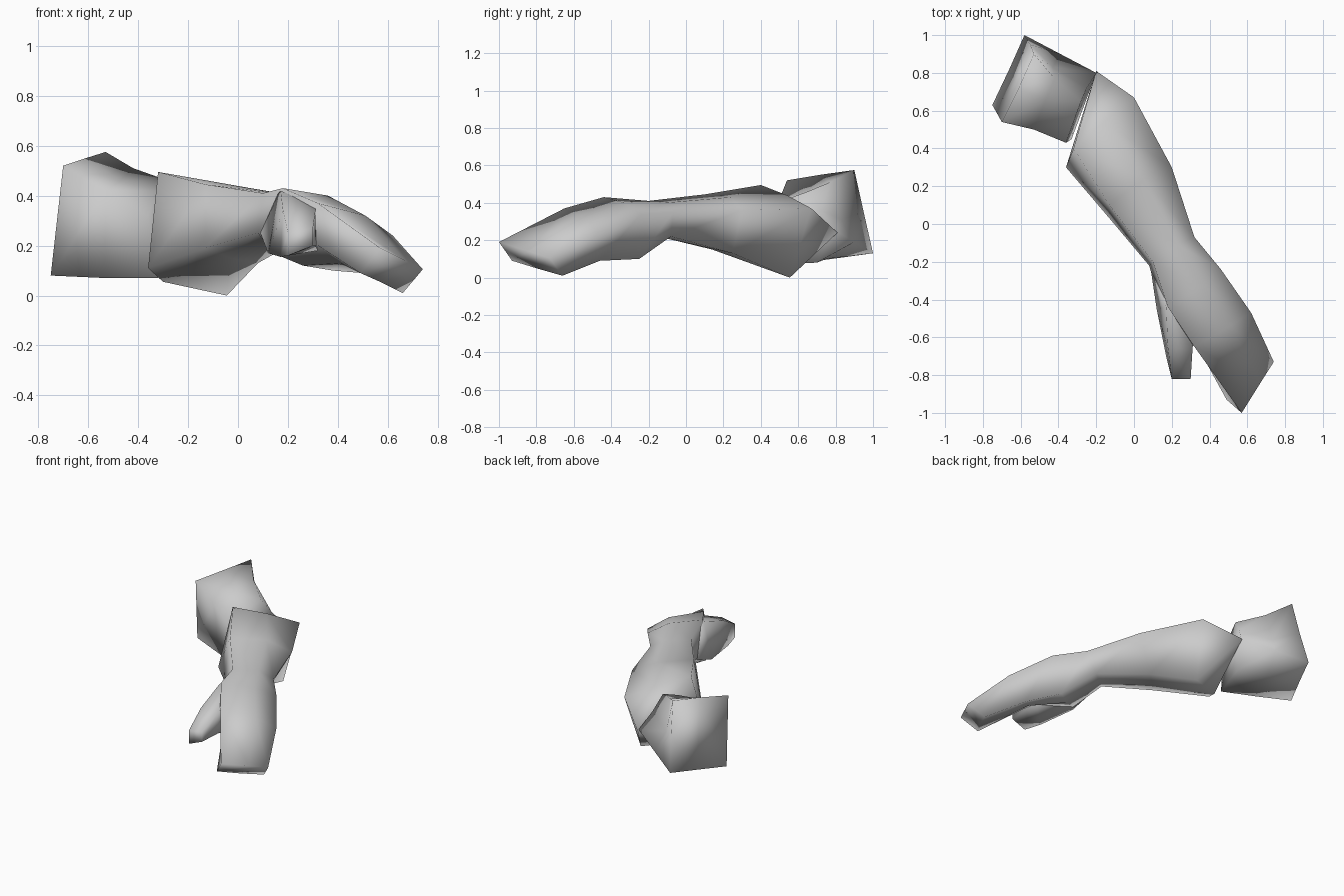
import bpy
import bmesh

if "Cube" in bpy.data.objects:
    bpy.data.objects.remove(bpy.data.objects["Cube"], do_unlink=True)


def make_material(name, colour):
    mat = bpy.data.materials.new(name)
    mat.use_nodes = True
    mat.diffuse_color = colour
    mat.node_tree.nodes["Principled BSDF"].inputs["Base Color"].default_value = colour
    return mat


def loft(name, rings, material, start_point=None):
    """Skin a closed tube through equal-sized rings; start_point makes the first cap a fan."""
    bm = bmesh.new()
    loops = [[bm.verts.new(point) for point in ring] for ring in rings]
    for near, far in zip(loops, loops[1:]):
        count = len(near)
        for i in range(count):
            j = (i + 1) % count
            bm.faces.new((near[i], near[j], far[j], far[i]))
    first, last = loops[0], loops[-1]
    if start_point:
        apex = bm.verts.new(start_point)
        for here, following in zip(first, first[1:] + first[:1]):
            bm.faces.new((here, following, apex))
    else:
        bm.faces.new(first)
    bm.faces.new(last)
    bmesh.ops.recalc_face_normals(bm, faces=bm.faces)
    for face in bm.faces:
        face.smooth = True
    mesh = bpy.data.meshes.new(name)
    bm.to_mesh(mesh)
    bm.free()
    mesh.materials.append(material)
    bpy.context.collection.objects.link(bpy.data.objects.new(name, mesh))


grey = make_material("light grey", (0.6, 0.6, 0.6, 1))

# Upper arm: shoulder end, sagging middle, elbow
# Points run: top front, top centre, top back, back, low back, underside, low front
shoulder = [(-.70, .54, .52), (-.61, .72, .55), (-.53, .90, .575), (-.55, .95, .35),
            (-.58, 1, .13), (-.66, .82, .105), (-.75, .63, .08)]
middle = [(-.53, .5, .42), (-.47, .65, .46), (-.42, .77, .51), (-.43, .83, .31),
          (-.39, .90, .19), (-.46, .75, .1), (-.53, .54, .07)]
elbow_joint = [(-.36, .43, .32), (-.32, .54, .42), (-.28, .65, .46), (-.25, .72, .36),
               (-.2, .80, .25), (-.25, .70, .08), (-.33, .45, .07)]
loft("upper_arm", [shoulder, middle, elbow_joint], grey)

# Forearm and hand: one continuous skin starting at the elbow point
# Points run: top inner, top outer, outer side, underside, underside inner, low inner
elbow = [(-.32, .40, .495), (-.16, .54, .44), (0, .67, .37),
         (-.045, .555, 0), (-.3, .42, .055), (-.36, .30, .11)]
forearm = [(-.13, .10, .445), (.05, .24, .43), (.2, .3, .36),
           (.08, .25, .13), (-.03, .14, .15), (-.13, .03, .19)]
wrist = [(.1, -.2, .41), (.23, -.11, .4), (.32, -.07, .35),
         (.24, -.08, .22), (.15, -.15, .22), (.08, -.22, .25)]
palm = [(.18, -.44, .43), (.36, -.33, .40), (.46, -.24, .34),
        (.38, -.25, .10), (.26, -.34, .12), (.14, -.42, .17)]
knuckles = [(.32, -.65, .37), (.51, -.54, .32), (.62, -.47, .24),
            (.50, -.46, .09), (.41, -.54, .13), (.32, -.62, .2)]
fingertips = [(.57, -1, .19), (.67, -.84, .14), (.74, -.73, .105),
              (.66, -.66, .01), (.58, -.8, .05), (.49, -.93, .09)]
loft("forearm_and_hand", [elbow, forearm, wrist, palm, knuckles, fingertips],
     grey, start_point=(-.2, .81, .24))

# Thumb: rooted in the wrist, fanning off the palm
# Points run: top left, top right, low right, low left
thumb_root = [(.13, -.24, .37), (.2, -.3, .38), (.3, -.36, .2), (.09, -.25, .25)]
thumb_base = [(.17, -.44, .42), (.31, -.6, .36), (.32, -.56, .18), (.12, -.45, .17)]
thumb_middle = [(.18, -.66, .34), (.31, -.66, .34), (.31, -.66, .2), (.17, -.7, .155)]
thumb_tip = [(.2, -.82, .25), (.3, -.82, .27), (.3, -.82, .2), (.2, -.82, .16)]
loft("thumb", [thumb_root, thumb_base, thumb_middle, thumb_tip], grey)
